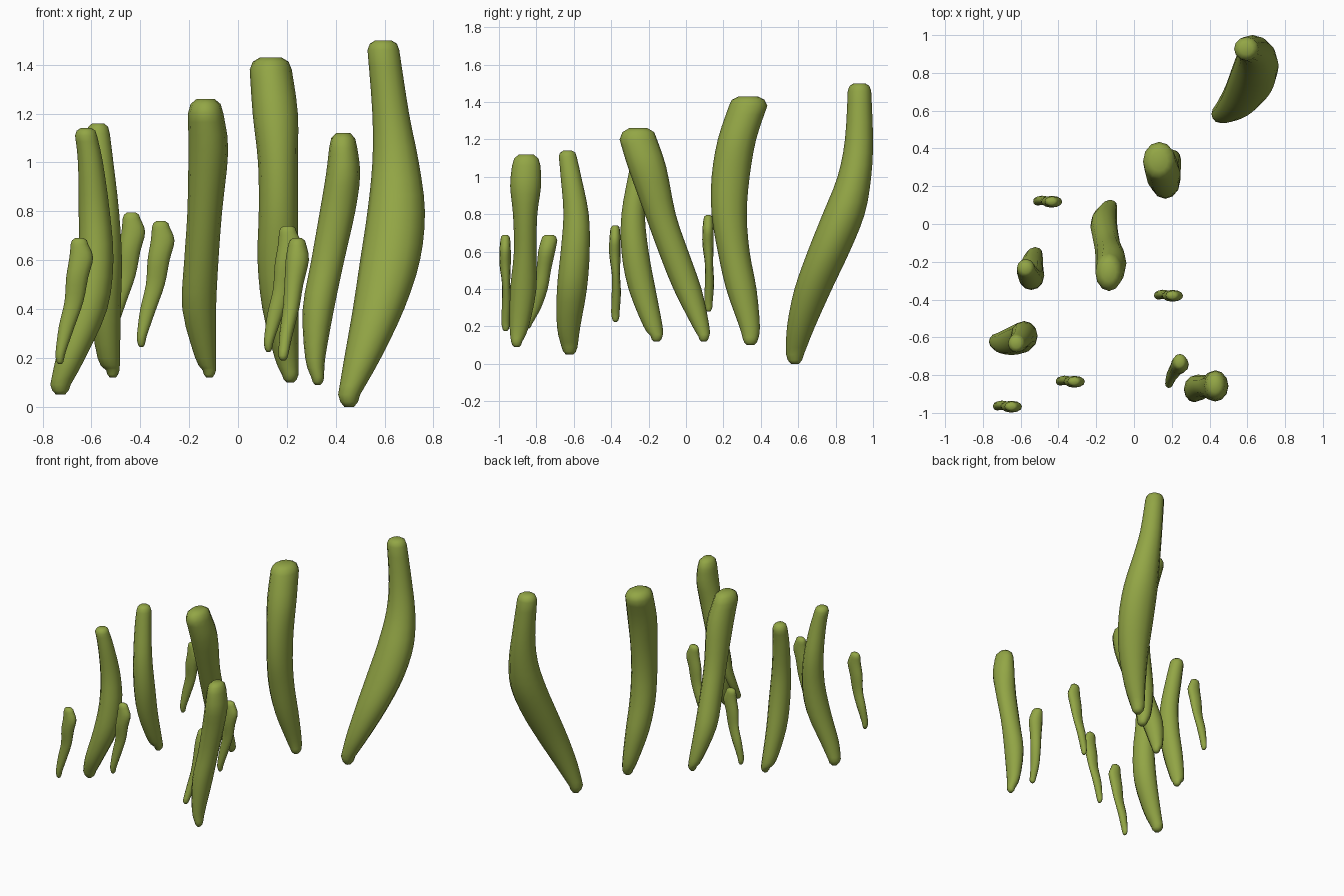
import bpy, bmesh, math

green = bpy.data.materials.new("olive green")
green.diffuse_color = (0.29, 0.38, 0.06, 1)
SIDES, STEPS = 12, 3


def spline(a, b, c, d, t):
    return 0.5 * (2*b + (c - a)*t + (2*a - 5*b + 4*c - d)*t*t + (3*b - a - 3*c + d)*t**3)


def interpolate(stations):
    # Smooth (uniform Catmull-Rom) interpolation between cross-sections
    out, n = [], len(stations)
    for i in range(n - 1):
        p = [stations[max(0, min(n - 1, i + k))] for k in (-1, 0, 1, 2)]
        for s in range(STEPS):
            out.append([spline(*v, s / STEPS) for v in zip(*p)])
    return out + [list(stations[-1])]


def end_cap(ring, z, size):
    # Shrunken copy of an end ring, for a rounded tip
    _, x0, x1, y0, y1 = ring
    cx, cy = (x0 + x1) / 2, (y0 + y1) / 2
    hx, hy = (x1 - x0) / 2 * size, (y1 - y0) / 2 * size
    return [z, cx - hx, cx + hx, cy - hy, cy + hy]


def blade(name, bottom, top, stations, shift=(0, 0, 0)):
    """stations: (z, x min, x max, y min, y max) from bottom to top."""
    rings = interpolate(stations)
    first, last = rings[0], rings[-1]
    low, high = bottom - first[0], top - last[0]
    rings = ([end_cap(first, bottom, 0.45), end_cap(first, first[0] + low * 0.6, 0.8)] + rings +
             [end_cap(last, last[0] + high * 0.65, 0.85), end_cap(last, top, 0.5)])
    bm = bmesh.new()
    loops = []
    for z, x0, x1, y0, y1 in rings:
        loop = []
        for k in range(SIDES):
            a = math.tau * k / SIDES
            loop.append(bm.verts.new((
                (x0 + x1) / 2 + (x1 - x0) / 2 * math.cos(a) + shift[0],
                (y0 + y1) / 2 + (y1 - y0) / 2 * math.sin(a) + shift[1],
                z + shift[2])))
        loops.append(loop)
    for a, b in zip(loops, loops[1:]):
        for k in range(SIDES):
            j = (k + 1) % SIDES
            bm.faces.new((a[k], a[j], b[j], b[k]))
    bm.faces.new(loops[0][::-1])
    bm.faces.new(loops[-1])
    for f in bm.faces:
        f.smooth = True
    mesh = bpy.data.meshes.new(name)
    bm.to_mesh(mesh)
    bm.free()
    mesh.materials.append(green)
    bpy.context.collection.objects.link(bpy.data.objects.new(name, mesh))


# Large blades
blade("tallest_blade", 0.0, 1.5, [
    (0.05, .41, .50, .535, .63), (0.2, .435, .585, .54, .69), (0.4, .47, .68, .58, .78),
    (0.6, .50, .745, .65, .875), (0.8, .53, .765, .73, .955), (1.0, .55, .74, .81, .99),
    (1.2, .55, .70, .85, 1.0), (1.46, .53, .66, .865, .99)])
blade("centre_back_blade", 0.1, 1.43, [
    (0.13, .18, .247, .305, .385), (0.2, .15, .248, .285, .395), (0.4, .10, .248, .215, .377),
    (0.6, .08, .245, .17, .34), (0.8, .085, .245, .137, .325), (1.0, .082, .245, .137, .34),
    (1.2, .06, .245, .17, .375), (1.38, .048, .22, .23, .435)])
blade("centre_blade", 0.12, 1.26, [
    (0.15, -.145, -.09, .065, .125), (0.2, -.175, -.09, .035, .125),
    (0.4, -.228, -.09, -.067, .083), (0.6, -.22, -.08, -.147, .013),
    (0.8, -.207, -.065, -.22, -.055), (1.05, -.203, -.04, -.31, -.105),
    (1.2, -.205, -.06, -.355, -.155)])
blade("left_blade", 0.12, 1.16, [
    (0.15, -.54, -.485, -.19, -.125), (0.2, -.575, -.483, -.227, -.125),
    (0.4, -.605, -.48, -.307, -.163), (0.6, -.61, -.475, -.345, -.20),
    (0.8, -.61, -.487, -.345, -.22), (1.0, -.62, -.51, -.31, -.205),
    (1.12, -.62, -.525, -.285, -.185)])
blade("front_left_blade", 0.05, 1.14, [
    (0.09, -.768, -.685, -.665, -.58), (0.2, -.745, -.625, -.69, -.565),
    (0.4, -.69, -.535, -.69, -.53), (0.6, -.655, -.51, -.67, -.515),
    (0.8, -.652, -.525, -.655, -.52), (1.0, -.655, -.553, -.67, -.56),
    (1.11, -.667, -.577, -.68, -.585)])
blade("front_right_blade", 0.09, 1.12, [
    (0.12, .30, .353, -.935, -.875), (0.2, .275, .357, -.943, -.84),
    (0.4, .265, .393, -.94, -.80), (0.6, .30, .435, -.92, -.80),
    (0.8, .335, .48, -.925, -.795), (0.95, .36, .50, -.94, -.775),
    (1.06, .373, .488, -.93, -.778)])

# Small sprouts: four share one shape, one leans another way
sprout = [(0.27, -.413, -.378, -.852, -.812), (0.3, -.413, -.37, -.855, -.81),
          (0.4, -.40, -.335, -.852, -.803), (0.5, -.377, -.30, -.852, -.808),
          (0.6, -.37, -.28, -.865, -.805), (0.68, -.357, -.26, -.865, -.805),
          (0.735, -.352, -.28, -.86, -.808)]
blade("sprout_front", 0.245, 0.76, sprout)
blade("sprout_front_left", 0.245, 0.76, sprout, (-.333, -.132, -.07))
blade("sprout_back_left", 0.245, 0.76, sprout, (-.12, .953, .035))
blade("sprout_right", 0.245, 0.76, sprout, (.52, .455, -.02))
blade("sprout_leaning", 0.19, 0.69, [
    (0.21, .165, .205, -.868, -.825), (0.3, .17, .225, -.84, -.775),
    (0.4, .183, .25, -.815, -.74), (0.5, .19, .267, -.80, -.722),
    (0.6, .195, .29, -.79, -.70), (0.66, .205, .28, -.775, -.688)])
